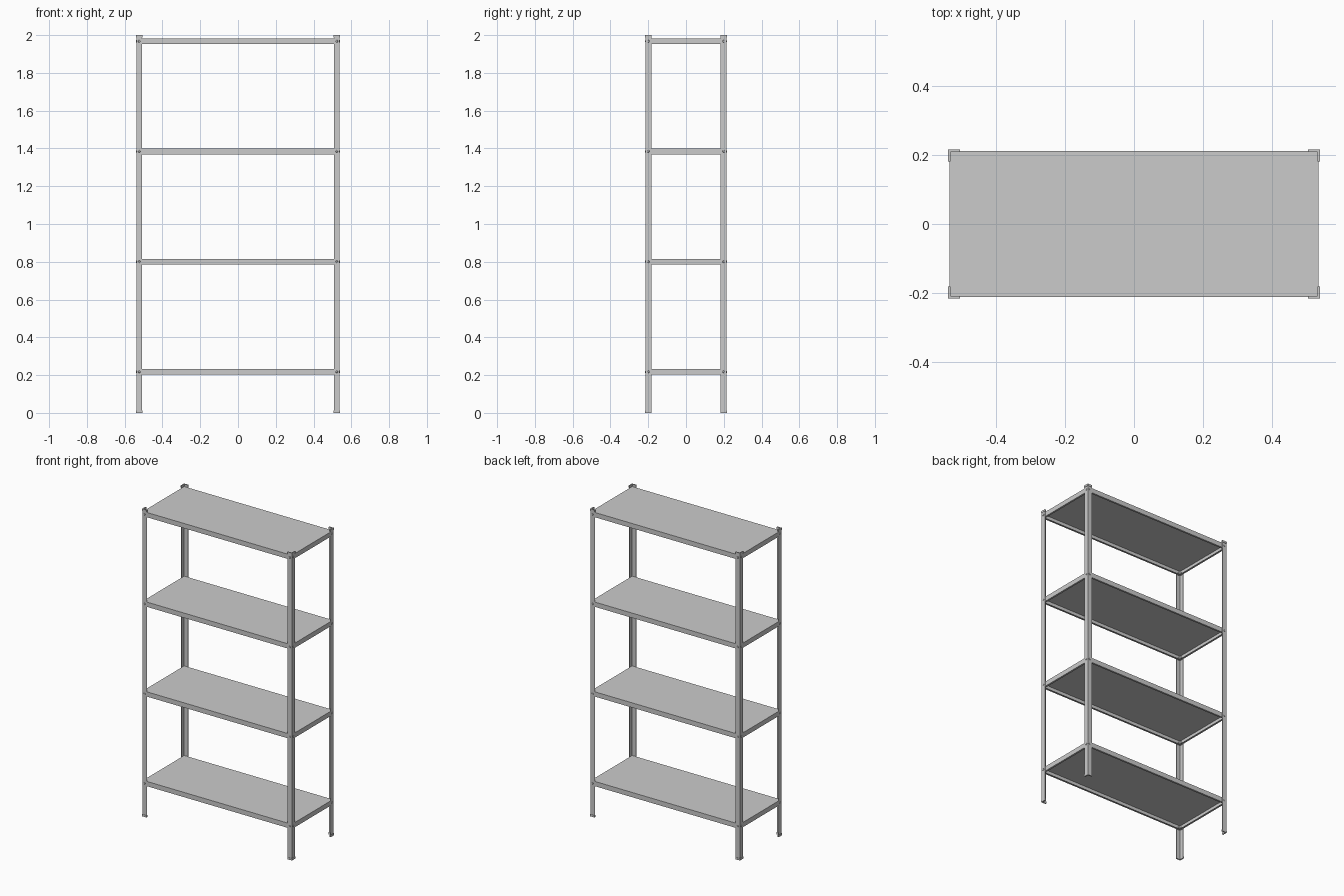
import bpy, bmesh
from math import pi
from mathutils import Matrix

if "Cube" in bpy.data.objects:
    bpy.data.objects.remove(bpy.data.objects["Cube"])

HX, HY = 0.538, 0.214            # outer faces of the posts
SHELF_TOPS = (0.233, 0.816, 1.4, 1.983)
SHELF_H = 0.031


def make(name, bm, mirror=False):
    me = bpy.data.meshes.new(name)
    bm.to_mesh(me)
    bm.free()
    ob = bpy.data.objects.new(name, me)
    bpy.context.collection.objects.link(ob)
    if mirror:
        m = ob.modifiers.new("mirror", 'MIRROR')
        m.use_axis = (True, True, False)
        m.use_mirror_merge = False
    return ob


def angle_bar(name, x, y, width, t, z0, z1):
    """L section with its outer corner at (x, y), mirrored to all four corners."""
    pts = [(x, y), (x - width, y), (x - width, y - t),
           (x - t, y - t), (x - t, y - width), (x, y - width)]
    bm = bmesh.new()
    face = bm.faces.new([bm.verts.new((px, py, z0)) for px, py in pts])
    ext = bmesh.ops.extrude_face_region(bm, geom=[face], use_keep_orig=True)
    top = [v for v in ext["geom"] if isinstance(v, bmesh.types.BMVert)]
    bmesh.ops.translate(bm, verts=top, vec=(0, 0, z1 - z0))
    bmesh.ops.recalc_face_normals(bm, faces=bm.faces[:])
    make(name, bm, mirror=True)


def shelf(name, top):
    """Folded sheet tray: top, four skirts and an inturned lip."""
    x, y, lip = HX - 0.0025, HY - 0.0025, 0.012
    bm = bmesh.new()
    rings = []
    for inset, z in ((lip, top - SHELF_H), (0, top - SHELF_H), (0, top)):
        rings.append([bm.verts.new((sx * (x - inset), sy * (y - inset), z))
                      for sx, sy in ((-1, -1), (1, -1), (1, 1), (-1, 1))])
    for a, b in zip(rings, rings[1:]):
        for i in range(4):
            j = (i + 1) % 4
            bm.faces.new((a[i], a[j], b[j], b[i]))
    bm.faces.new(rings[-1])
    ob = make(name, bm)
    s = ob.modifiers.new("thickness", 'SOLIDIFY')
    s.thickness = 0.0015
    s.offset = -1
    s.use_even_offset = True


def bolts(name, z):
    """Round head outside and hex nut inside, on both flanges of each post."""
    bm = bmesh.new()
    d = 0.015
    for sides, r, off, depth in ((16, 0.006, 0.0015, 0.003), (6, 0.006, -0.006, 0.004)):
        for mat in (
            Matrix.Translation((HX + off, HY - d, z)) @ Matrix.Rotation(pi / 2, 4, 'Y'),
            Matrix.Translation((HX - d, HY + off, z)) @ Matrix.Rotation(-pi / 2, 4, 'X'),
        ):
            bmesh.ops.create_cone(bm, cap_ends=True, segments=sides, radius1=r,
                                  radius2=r * (0.75 if sides == 16 else 1),
                                  depth=depth, matrix=mat)
    make(name, bm, mirror=True)


# Four corner posts with caps and feet
angle_bar("corner_posts", HX, HY, 0.031, 0.002, 0.002, 1.998)
angle_bar("post_caps", HX + 0.002, HY + 0.002, 0.034, 0.007, 1.987, 2.0)
angle_bar("post_feet", HX + 0.002, HY + 0.002, 0.034, 0.007, 0.0, 0.013)

# Shelves and the bolts that hold them
for n, top in enumerate(SHELF_TOPS, 1):
    shelf(f"shelf_{n}", top)
    bolts(f"shelf_bolts_{n}", top - SHELF_H / 2)
